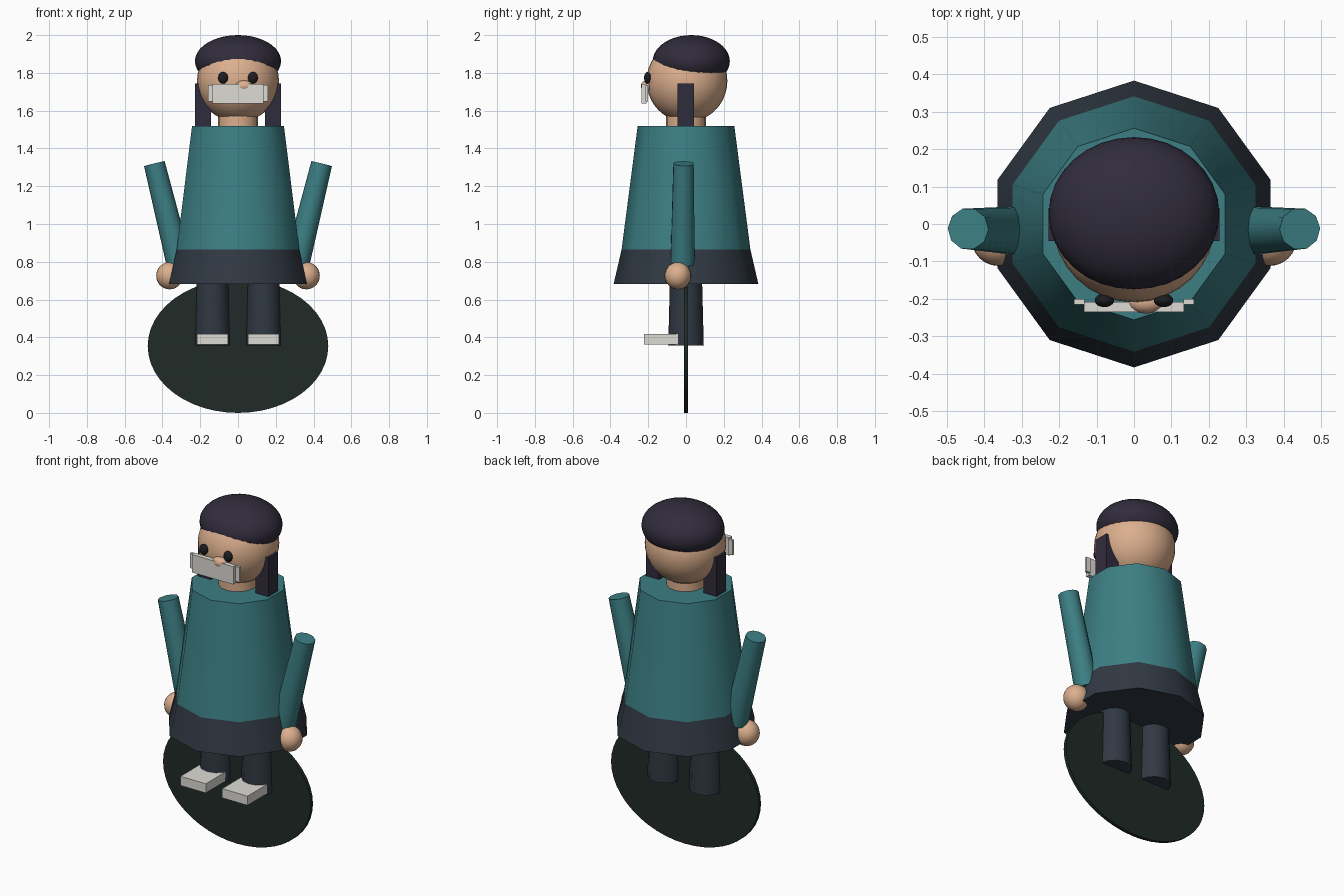
import bpy, math
from mathutils import Vector

if "Cube" in bpy.data.objects:
    bpy.data.objects.remove(bpy.data.objects["Cube"])


def material(name, rgb):
    m = bpy.data.materials.new(name)
    m.diffuse_color = (*rgb, 1)
    m.use_nodes = True
    m.node_tree.nodes["Principled BSDF"].inputs["Base Color"].default_value = m.diffuse_color
    return m


TEAL = material("teal_cloth", (0.045, 0.21, 0.23))
DARK = material("dark_cloth", (0.03, 0.04, 0.055))
SKIN = material("skin", (0.72, 0.43, 0.27))
HAIR = material("hair", (0.03, 0.025, 0.045))
BLACK = material("black", (0.012, 0.012, 0.015))
PALE = material("pale", (0.72, 0.71, 0.66))
BASE = material("base_green", (0.014, 0.024, 0.02))


def finish(name, mat, smooth=True):
    ob = bpy.context.object
    ob.name = name
    ob.data.materials.append(mat)
    if smooth:
        bpy.ops.object.shade_smooth_by_angle(angle=math.radians(40))
    return ob


def box(name, lo, hi, mat):
    lo, hi = Vector(lo), Vector(hi)
    bpy.ops.mesh.primitive_cube_add(size=1, location=(lo + hi) / 2)
    bpy.context.object.scale = hi - lo
    return finish(name, mat, False)


def ball(name, center, radii, mat, seg=24, rings=16):
    bpy.ops.mesh.primitive_uv_sphere_add(segments=seg, ring_count=rings, radius=1, location=center)
    bpy.context.object.scale = radii
    return finish(name, mat)


def tube(name, a, b, ra, rb, mat, sides=10):
    # tapered cylinder from point a to point b
    a, b = Vector(a), Vector(b)
    d = b - a
    bpy.ops.mesh.primitive_cone_add(vertices=sides, radius1=ra, radius2=rb,
                                    depth=d.length, location=(a + b) / 2)
    bpy.context.object.rotation_euler = d.to_track_quat('Z', 'Y').to_euler()
    return finish(name, mat)


def upright(name, z0, z1, r0, r1, mat, x=0, y=0, sides=10):
    bpy.ops.mesh.primitive_cone_add(vertices=sides, radius1=r0, radius2=r1,
                                    depth=z1 - z0, location=(x, y, (z0 + z1) / 2))
    return finish(name, mat)


# Upright oval disc behind the legs
bpy.ops.mesh.primitive_cylinder_add(vertices=48, radius=1, depth=0.02, location=(0, 0, 0.354),
                                    rotation=(math.pi / 2, 0, 0))
bpy.context.object.scale = (0.478, 0.354, 1)
finish("oval_disc", BASE)

# Coat, hem and neck
upright("hem", 0.683, 0.865, 0.383, 0.341, DARK)
upright("coat", 0.865, 1.518, 0.341, 0.256, TEAL)
upright("neck", 1.50, 1.60, 0.105, 0.105, SKIN, sides=16)

# Head, cap of hair and nose
ball("head", (0, 0.005, 1.757), (0.217, 0.214, 0.217), SKIN, 32, 20)
ball("hair_cap", (0, 0.028, 1.862), (0.228, 0.204, 0.138), HAIR, 32, 20)
ball("nose", (0.032, -0.209, 1.73), (0.047, 0.03, 0.03), SKIN)

# Pale plate across the lower face
box("face_plate", (-0.134, -0.235, 1.637), (0.134, -0.208, 1.741), PALE)

# Mirrored parts
for s, side in ((-1, "left"), (1, "right")):
    upright(f"{side}_leg", 0.357, 0.75, 0.094, 0.084, DARK, x=s * 0.135, sides=12)
    box(f"{side}_shoe", (s * 0.135 - 0.082, -0.222, 0.363), (s * 0.135 + 0.082, -0.042, 0.417), PALE)
    tube(f"{side}_arm", (s * 0.312, -0.018, 0.79), (s * 0.443, -0.013, 1.32), 0.067, 0.056, TEAL)
    ball(f"{side}_hand", (s * 0.362, -0.043, 0.726), (0.071, 0.069, 0.072), SKIN)
    box(f"{side}_hair_lock", (s * 0.186 - 0.042, -0.045, 1.5), (s * 0.186 + 0.042, 0.043, 1.744), HAIR)
    ball(f"{side}_eye", (s * 0.079, -0.204, 1.774), (0.026, 0.018, 0.031), BLACK)
    box(f"{side}_plate_strap", (s * 0.146 - 0.014, -0.215, 1.648), (s * 0.146 + 0.014, -0.2, 1.735), PALE)
